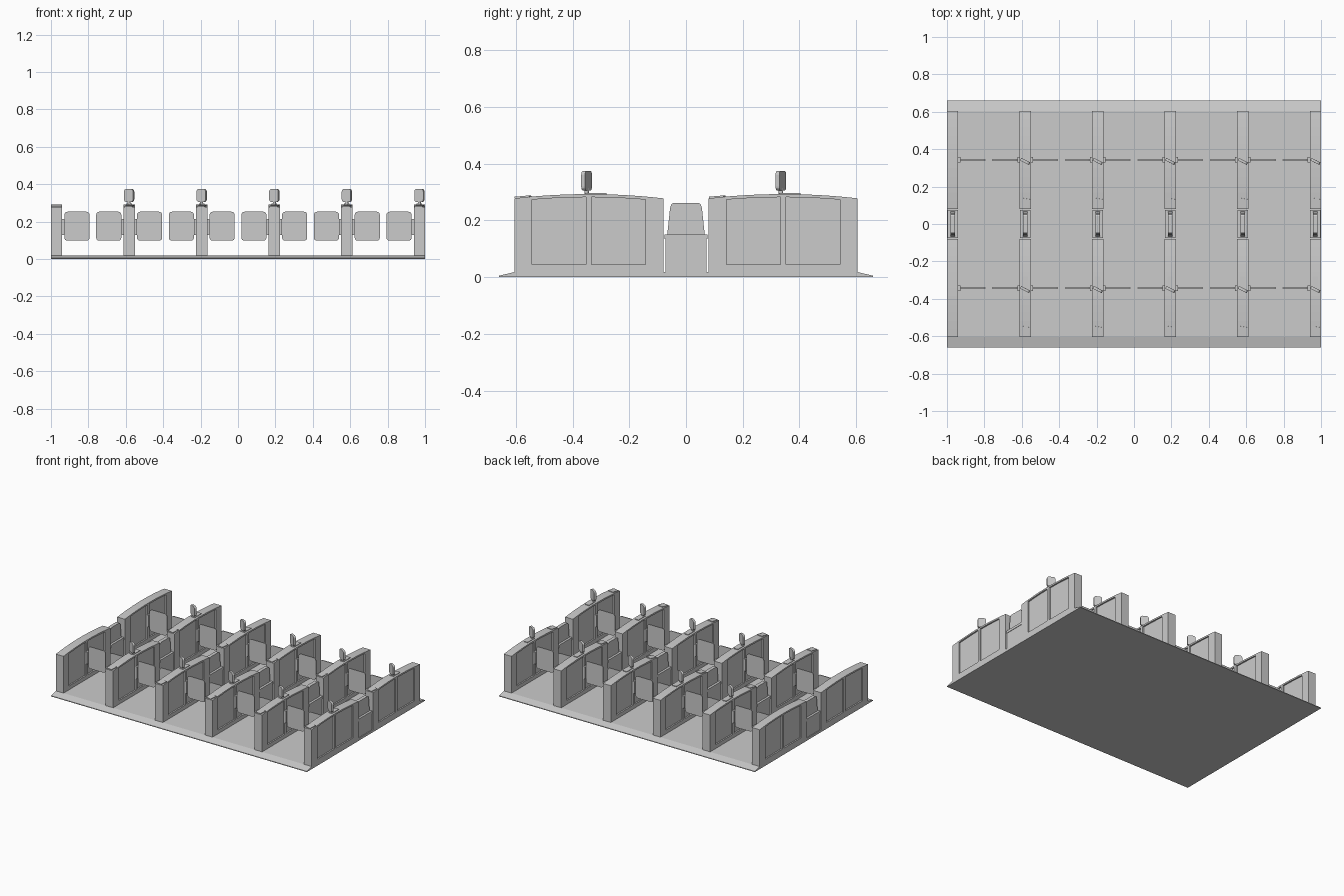
import bpy, bmesh, math
from mathutils import Matrix, Vector

if "Cube" in bpy.data.objects:
    bpy.data.objects.remove(bpy.data.objects["Cube"])

col = bpy.context.collection
STEP = 0.388
XS = [-0.97 + STEP * i for i in range(6)]
W = 0.06            # cabinet width
YC = 0.3425         # centre of each cabinet half
HALF = 0.2625


def add(name, mesh, loc=(0, 0, 0), rz=0.0, rx=0.0):
    ob = bpy.data.objects.new(name, mesh)
    ob.location = loc
    ob.rotation_euler = (rx, 0, rz)
    col.objects.link(ob)
    return ob


def prism(name, pts, depth, axis):
    """Extrude a 2D outline; axis 'x' takes (y, z) points, 'y' takes (x, z)."""
    bm = bmesh.new()
    if axis == 'x':
        vs = [bm.verts.new((-depth / 2, a, b)) for a, b in pts]
        move = Vector((depth, 0, 0))
    else:
        vs = [bm.verts.new((a, -depth / 2, b)) for a, b in pts]
        move = Vector((0, depth, 0))
    f = bm.faces.new(vs)
    r = bmesh.ops.extrude_face_region(bm, geom=[f])
    bmesh.ops.translate(bm, vec=move, verts=[v for v in r['geom'] if isinstance(v, bmesh.types.BMVert)])
    bmesh.ops.recalc_face_normals(bm, faces=bm.faces)
    me = bpy.data.meshes.new(name)
    bm.to_mesh(me)
    bm.free()
    return me


def box(name, sx, sy, sz):
    h = sz / 2
    return prism(name, [(-sy / 2, -h), (sy / 2, -h), (sy / 2, h), (-sy / 2, h)], sx, 'x')


def rounded(w, h, r, n=4):
    """Rounded rectangle outline centred on the origin."""
    pts = []
    for k, (sx, sz) in enumerate([(1, 1), (-1, 1), (-1, -1), (1, -1)]):
        for i in range(n + 1):
            a = math.pi / 2 * (k + i / n)
            pts.append((sx * (w / 2 - r) + r * math.cos(a), sz * (h / 2 - r) + r * math.sin(a)))
    return pts


def top_z(y):
    return 0.278 + 0.015 * (1 - (y / HALF) ** 2)


def arched(y0, y1, z0, drop, n):
    """Outline with flat bottom and the cabinet's curved top."""
    ys = [y1 + (y0 - y1) * i / n for i in range(n + 1)]
    return [(y0, z0), (y1, z0)] + [(y, top_z(y) - drop) for y in ys]


# floor platform with ramps along front and back
floor = [(-0.66, 0), (0.66, 0), (0.66, 0.005), (0.605, 0.018), (-0.605, 0.018), (-0.66, 0.005)]
add("floor_platform", prism("floor_platform", floor, 2.0, 'x'))

# cabinet half with four recessed side panels
body = add("cabinet_body", prism("cabinet_body", arched(-HALF, HALF, 0.005, 0, 12), W, 'x'))
cutters = []
for sx in (-1, 1):
    for y0, y1 in ((-0.2, -0.01), (0.01, 0.2)):
        c = add("panel_cutter", prism("panel_cutter", arched(y0, y1, 0.045, 0.011, 5), 0.02, 'x'),
                (sx * W / 2, 0, 0))
        c.hide_render = True
        m = body.modifiers.new("recess", 'BOOLEAN')
        m.operation = 'DIFFERENCE'
        m.solver = 'EXACT'
        m.object = c
        cutters.append(c)
bpy.context.view_layer.update()
cabinet = bpy.data.meshes.new_from_object(body.evaluated_get(bpy.context.evaluated_depsgraph_get()))
for o in cutters + [body]:
    bpy.data.objects.remove(o)

# shared part meshes
block = box("middle_block", 0.05, 0.146, 0.125)
cap = box("middle_cap", 0.056, 0.15, 0.017)
shield = prism("middle_shield", [(-0.066, 0.15), (0.066, 0.15), (0.056, 0.245), (0.052, 0.257), (0.044, 0.262),
                                 (-0.044, 0.262), (-0.052, 0.257), (-0.056, 0.245)], 0.024, 'x')
flap = prism("gate_flap", rounded(0.134, 0.155, 0.016), 0.006, 'y')
hinge = box("flap_hinge", 0.014, 0.03, 0.085)
head = prism("display_head", rounded(0.054, 0.07, 0.014), 0.015, 'y')
plate = box("display_plate", 0.03, 0.075, 0.006)
pad = box("reader_pad", 0.042, 0.052, 0.012)
bm = bmesh.new()
bmesh.ops.create_cone(bm, cap_ends=True, segments=12, radius1=0.008, radius2=0.008, depth=0.03)
post = bpy.data.meshes.new("display_post")
bm.to_mesh(post)
bm.free()

for i, x in enumerate(XS):
    # low middle section between the two cabinet halves
    add("middle_block", block, (x, 0, 0.0775))
    add("middle_cap", cap, (x, 0, 0.1425))
    add("middle_shield", shield, (x, 0, 0))
    for s in (-1, 1):
        yc = s * YC
        add("cabinet", cabinet, (x, yc, 0))
        # flaps reaching into each lane
        for d in (-1, 1):
            if 0 <= i + d < len(XS):
                add("flap_hinge", hinge, (x + d * 0.035, yc, 0.1725))
                add("gate_flap", flap, (x + d * 0.109, yc, 0.1755))
        # display and card reader, absent on the first cabinet
        if i > 0:
            add("display_plate", plate, (x, yc + 0.024, 0.2935))
            add("display_post", post, (x, yc - 0.008, 0.3))
            add("display_head", head, (x, yc - 0.008, 0.34), rz=math.radians(-27))
            add("reader_pad", pad, (x, yc - 0.232, 0.28), rz=math.radians(-10), rx=math.radians(5))
